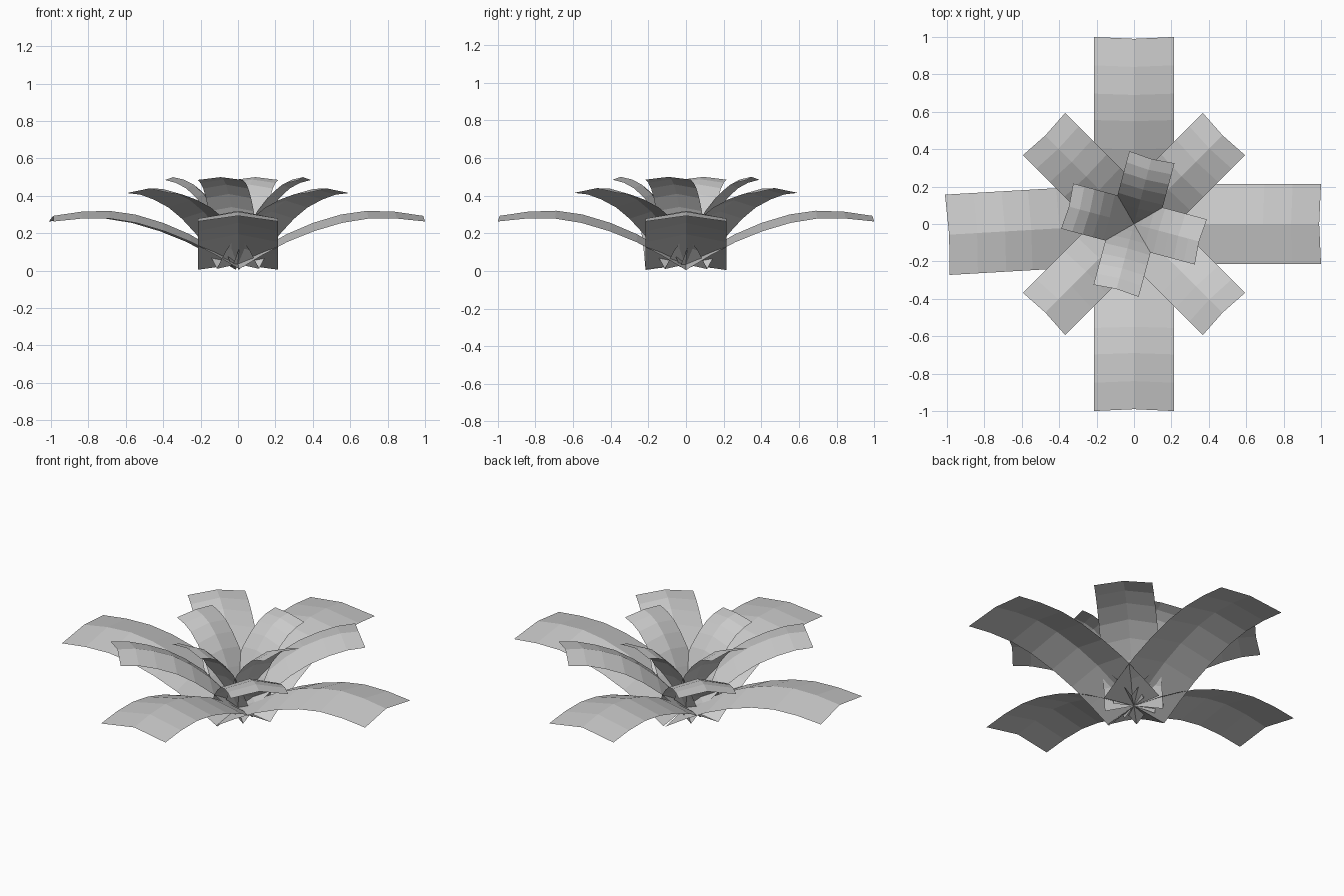
import bpy
import bmesh
import math

if "Cube" in bpy.data.objects:
    bpy.data.objects.remove(bpy.data.objects["Cube"], do_unlink=True)

leaf_grey = bpy.data.materials.new("leaf_grey")
leaf_grey.use_nodes = True
leaf_grey.diffuse_color = (0.6, 0.6, 0.6, 1)
leaf_grey.node_tree.nodes["Principled BSDF"].inputs["Base Color"].default_value = (0.6, 0.6, 0.6, 1)


def make_leaf(name, midrib, width, sag, angle):
    """Strip folded along its midrib, growing outward from the centre."""
    bm = bmesh.new()
    rows = []
    for i, (r, z) in enumerate(midrib):
        # the blade droops most in the middle of its length
        t = i / (len(midrib) - 1)
        drop = sag * (1 + 0.5 * math.sin(math.pi * t))
        rows.append([bm.verts.new((r + (0.01 * t if side else 0), side * width / 2,
                                   max(0, z - (drop if side else 0))))
                     for side in (-1, 0, 1)])
    for a, b in zip(rows, rows[1:]):
        for k in range(2):
            bm.faces.new((a[k], b[k], b[k + 1], a[k + 1]))
    mesh = bpy.data.meshes.new(name)
    bm.to_mesh(mesh)
    bm.free()
    mesh.materials.append(leaf_grey)
    leaf = bpy.data.objects.new(name, mesh)
    leaf.rotation_euler.z = math.radians(angle)
    bpy.context.collection.objects.link(leaf)


# Midribs as (distance from centre, height)
outer = [(0, 0.035), (0.13, 0.12), (0.26, 0.195), (0.4, 0.255),
         (0.55, 0.3), (0.69, 0.32), (0.84, 0.315), (0.99, 0.293)]
middle = [(0, 0.035), (0.07, 0.14), (0.16, 0.235), (0.26, 0.315),
          (0.36, 0.375), (0.47, 0.415), (0.57, 0.437), (0.67, 0.44)]
inner = [(0, 0.035), (0.04, 0.14), (0.085, 0.245), (0.135, 0.34),
         (0.19, 0.41), (0.245, 0.46), (0.3, 0.487), (0.36, 0.5)]

# Low spreading leaves, one slightly turned
for i, angle in enumerate((0, 90, 183.3, 270)):
    make_leaf(f"outer_leaf_{i + 1}", outer, 0.43, 0.03, angle)

# Mid-height diagonal leaves and steep centre leaves
for i in range(4):
    make_leaf(f"middle_leaf_{i + 1}", middle, 0.32, 0.025, 45 + 90 * i)
    make_leaf(f"inner_leaf_{i + 1}", inner, 0.25, 0.015, -15 + 90 * i)
